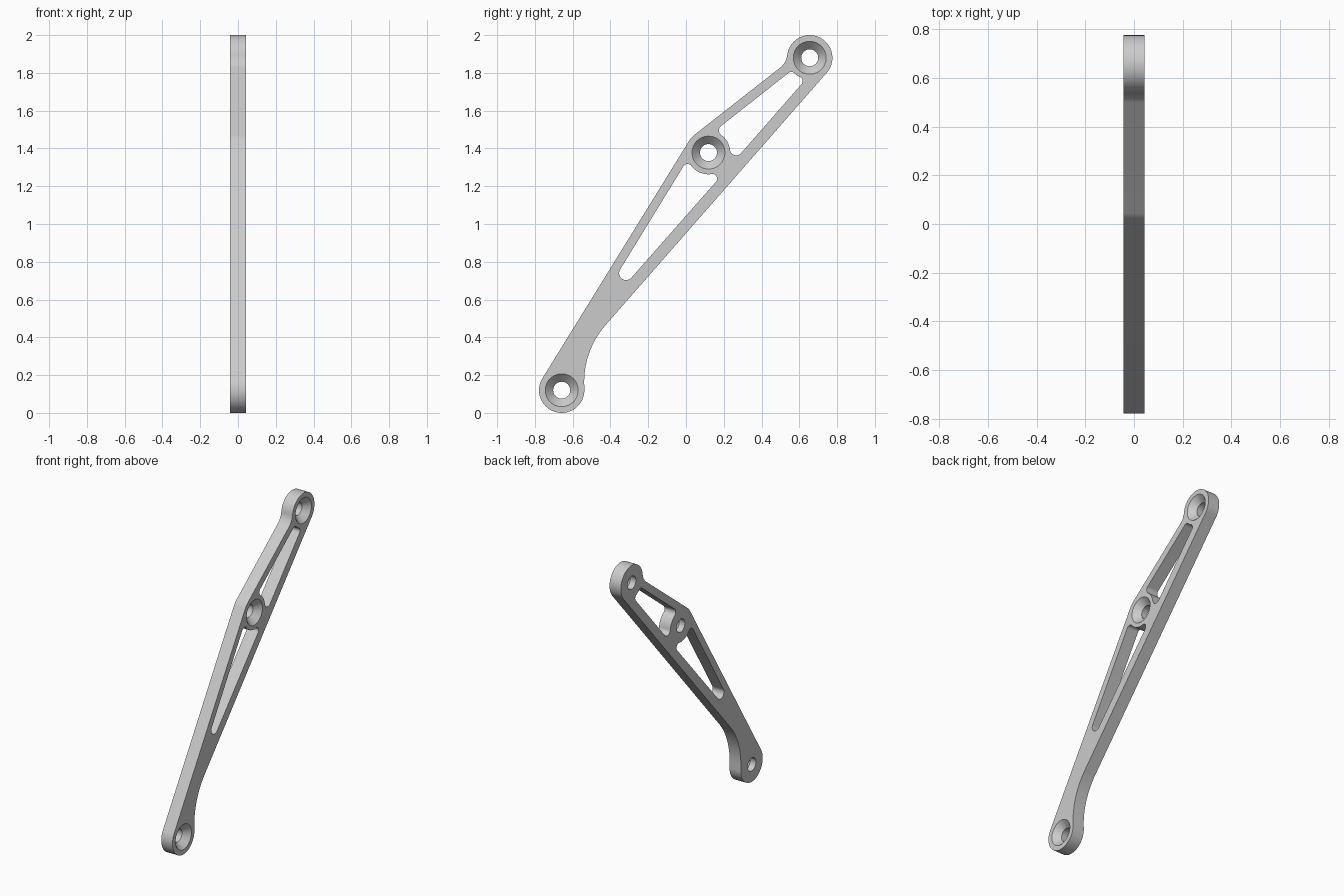
import bpy, bmesh
from math import sin, cos, radians, ceil

cube = bpy.data.objects.get("Cube")
if cube:
    bpy.data.objects.remove(cube, do_unlink=True)

HALF = 0.043                 # half the plate thickness
LOW, MID, TOP = (-0.658, 0.12), (0.119, 1.378), (0.655, 1.88)   # screw centres (y, z)
R, GAP = 0.12, 0.115         # boss radius, pocket clearance around a boss
LEFT, UPPER, RIGHT = 148.4, 128, -41.2    # outward directions of the long edges


def arc(centre, r, a0, a1, step=5):
    n = max(2, ceil(abs(a1 - a0) / step))
    angles = [radians(a0 + (a1 - a0) * i / n) for i in range(n + 1)]
    return [(centre[0] + r * cos(a), centre[1] + r * sin(a)) for a in angles]


def circle(centre, r):
    return arc(centre, r, 0, 360, 7.5)[:-1]


# Outer silhouette: arcs joined by straight edges
outline = (arc(LOW, R, LEFT, 360)
           + arc((-0.083, 0.164), 0.456, 180, 180 + RIGHT, 3)
           + arc(TOP, R, RIGHT, 173)
           + arc((0.4365, 1.906), 0.1, -7, -52)
           + arc(MID, R, UPPER, LEFT))

# Two rounded lightening pockets
lower_pocket = (arc((-0.317, 0.74), 0.037, LEFT, 360 + RIGHT, 10)
                + arc((0.14, 1.24), 0.025, RIGHT, 98.6, 10)
                + arc(MID, GAP, 278.6, 217.5)[1:-1]
                + arc((0.008, 1.293), 0.025, 37.5, LEFT, 10))
upper_pocket = (arc((0.266, 1.396), 0.033, 187, 360 + RIGHT, 10)
                + arc((0.592, 1.756), 0.025, RIGHT, 63.2, 10)
                + arc(TOP, GAP, 243.2, 226.2)[1:-1]
                + arc((0.558, 1.78), 0.025, 46.2, UPPER, 10)
                + arc((0.204, 1.495), 0.03, UPPER, 234, 10)
                + arc(MID, GAP, 54, 7)[1:-1])

bm = bmesh.new()
right_edges, left_edges = [], []


def ring(points, x):
    verts = [bm.verts.new((x, y, z)) for y, z in points]
    return verts, [bm.edges.new((v, verts[i - 1])) for i, v in enumerate(verts)]


def wall(sections):
    """Skin a stack of matching loops and keep the two end loops for the caps."""
    rings = [ring(points, x) for points, x in sections]
    for (a, _), (b, _) in zip(rings, rings[1:]):
        for i in range(len(a)):
            bm.faces.new((a[i - 1], a[i], b[i], b[i - 1]))
    right_edges.extend(rings[0][1])
    left_edges.extend(rings[-1][1])


for loop in (outline, lower_pocket, upper_pocket):
    wall([(loop, HALF), (loop, -HALF)])

# Countersunk screw holes, open towards +x
for centre in (LOW, MID, TOP):
    wall([(circle(centre, 0.087), HALF),
          (circle(centre, 0.045), 0.0),
          (circle(centre, 0.045), -HALF)])

# Flat side faces with the openings left out
for edges, side in ((right_edges, 1), (left_edges, -1)):
    bmesh.ops.triangle_fill(bm, edges=edges, use_beauty=True, normal=(side, 0, 0))
bmesh.ops.recalc_face_normals(bm, faces=bm.faces)

mesh = bpy.data.meshes.new("bracket_arm")
bm.to_mesh(mesh)
bm.free()
arm = bpy.data.objects.new("bracket_arm", mesh)
bpy.context.collection.objects.link(arm)

# Plain grey finish
grey = bpy.data.materials.new("light_grey")
grey.use_nodes = True
colour = (0.6, 0.6, 0.6, 1)
grey.diffuse_color = colour
grey.node_tree.nodes["Principled BSDF"].inputs["Base Color"].default_value = colour
mesh.materials.append(grey)

bpy.ops.object.select_all(action='DESELECT')
arm.select_set(True)
bpy.context.view_layer.objects.active = arm
bpy.ops.object.shade_smooth_by_angle(angle=radians(30))
